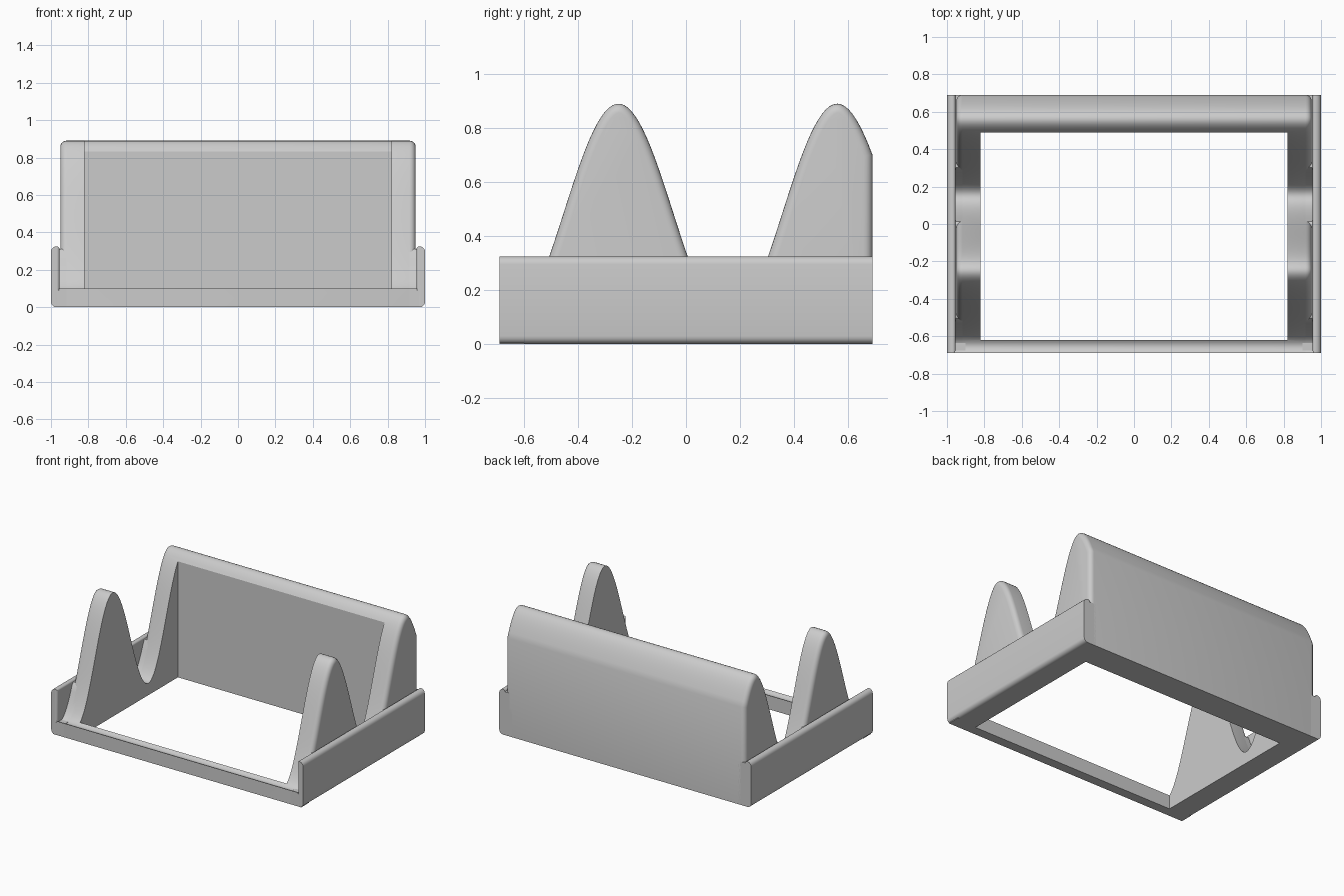
import bpy, bmesh, math

cube = bpy.data.objects.get("Cube")
if cube:
    bpy.data.objects.remove(cube, do_unlink=True)

grey = bpy.data.materials.new("plain grey")
grey.use_nodes = True
grey.diffuse_color = (0.6, 0.6, 0.6, 1)
grey.node_tree.nodes["Principled BSDF"].inputs["Base Color"].default_value = grey.diffuse_color

DEPTH = 0.69      # half depth of the holder
PLATE_TOP = 0.325


def wave(y):
    return 0.4875 + 0.4025 * math.cos(2 * math.pi * (y + 0.25) / 0.81)


def wave_profile(limit):
    """Side outline: flat bottom, wavy top no higher than the limit."""
    steps = 96
    ys = [-DEPTH + 2 * DEPTH * i / steps for i in range(steps + 1)]
    top = [(y, min(wave(y), limit)) for y in ys]
    return [(DEPTH, 0), (-DEPTH, 0)] + top


def extrude_x(profile, x0, x1):
    bm = bmesh.new()
    face = bm.faces.new([bm.verts.new((x0, y, z)) for y, z in profile])
    new = bmesh.ops.extrude_face_region(bm, geom=[face])["geom"]
    verts = [g for g in new if isinstance(g, bmesh.types.BMVert)]
    bmesh.ops.translate(bm, verts=verts, vec=(x1 - x0, 0, 0))
    bmesh.ops.recalc_face_normals(bm, faces=bm.faces)
    return bm


def box(x0, x1, y0, y1, z0, z1):
    return extrude_x([(y0, z0), (y1, z0), (y1, z1), (y0, z1)], x0, x1)


def round_edges(bm, test, radius):
    """Round every edge whose two ends both pass the test."""
    edges = [e for e in bm.edges if test(*[v.co for v in e.verts])]
    bmesh.ops.bevel(bm, geom=edges, offset=radius, segments=5, profile=0.5,
                    affect='EDGES', clamp_overlap=False)


def finish(bm, name):
    mesh = bpy.data.meshes.new(name)
    bm.to_mesh(mesh)
    bm.free()
    mesh.materials.append(grey)
    obj = bpy.data.objects.new(name, mesh)
    bpy.context.collection.objects.link(obj)
    return obj


def smooth(obj):
    bpy.ops.object.select_all(action='DESELECT')
    obj.select_set(True)
    bpy.context.view_layer.objects.active = obj
    bpy.ops.object.shade_smooth_by_angle(angle=math.radians(30))


# Wavy body with rounded outer rims
HALF = 0.95
bm = extrude_x(wave_profile(2), -HALF, HALF)
round_edges(bm, lambda a, b: abs(a.x - b.x) < 0.01 and max(a.z, b.z) > 0.01, 0.033)
body = finish(bm, "wavy_body")

# Rectangular opening through the body
cutter = finish(box(-0.82, 0.82, -0.62, 0.49, -0.5, 2), "opening_cutter")
cutter.hide_render = True
mod = body.modifiers.new("opening", 'BOOLEAN')
mod.operation = 'DIFFERENCE'
mod.solver = 'EXACT'
mod.object = cutter
bpy.context.view_layer.objects.active = body
bpy.ops.object.modifier_apply(modifier=mod.name)
bpy.data.objects.remove(cutter, do_unlink=True)
smooth(body)

for name, side in (("left", 1), ("right", -1)):
    # Filler joining the body to the side plate
    filler = finish(extrude_x(wave_profile(PLATE_TOP - 0.015), side * 0.9, side * 0.958),
                    name + "_filler")
    smooth(filler)

    # Side plate with rounded long edges and a rounded inner front edge
    inner = side * 0.955
    bm = box(inner, side, -DEPTH, DEPTH, 0, PLATE_TOP)
    round_edges(bm, lambda a, b: abs(a.x) > 0.99 and abs(b.x) > 0.99
                and abs(a.y - b.y) > 1, 0.03)
    round_edges(bm, lambda a, b: abs(a.x - inner) < 0.001 and abs(b.x - inner) < 0.001
                and min(a.y, b.y) < -0.6 and max(a.z, b.z) > 0.3, 0.014)
    smooth(finish(bm, name + "_side_plate"))

    # Lower front corner closing the rail against the plate
    corner = box(side * 0.9, side * 0.985, -DEPTH, -0.6, 0, 0.09)
    finish(corner, name + "_front_corner")
